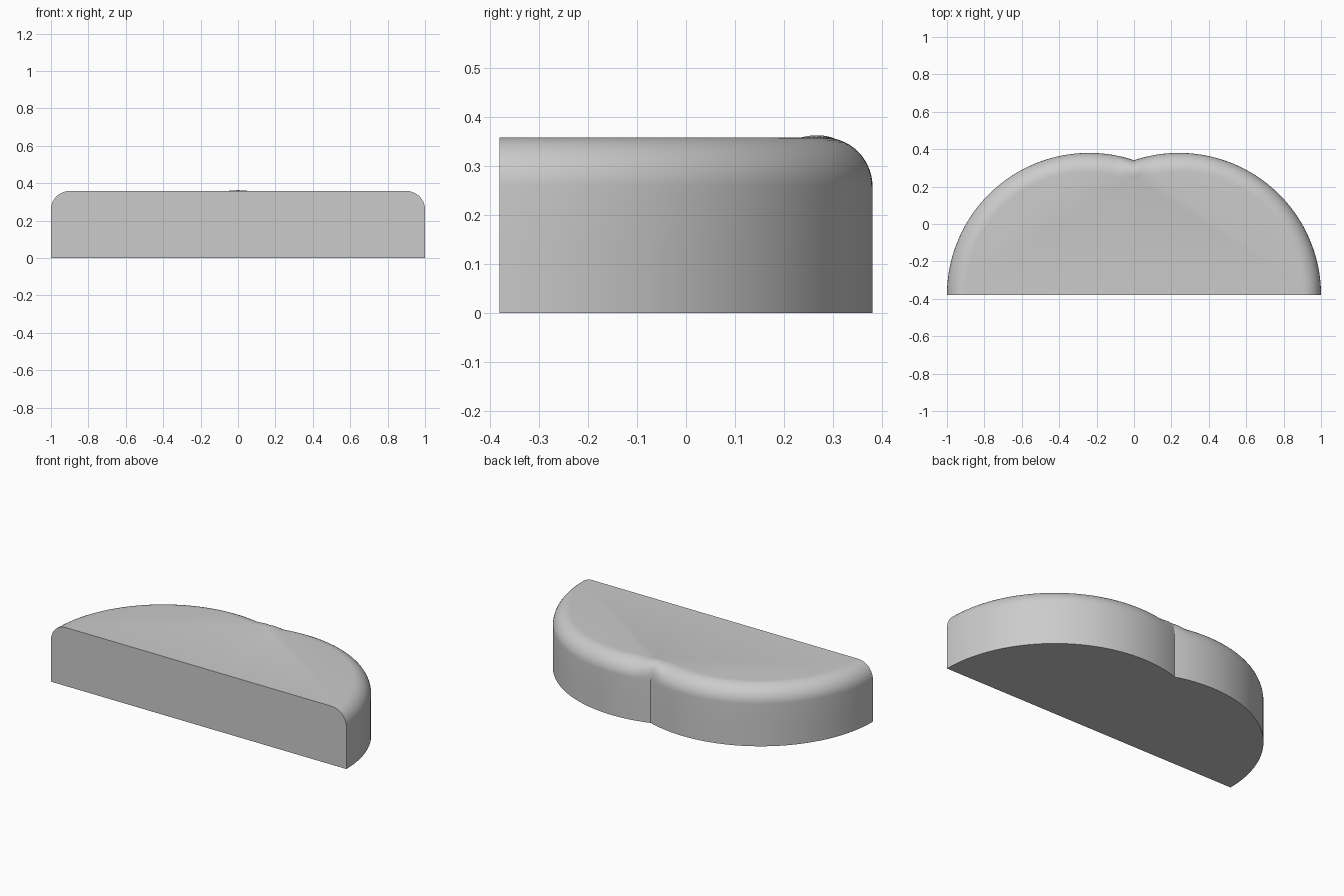
import bpy, bmesh
from math import pi, sin, cos, acos

if "Cube" in bpy.data.objects:
    bpy.data.objects.remove(bpy.data.objects["Cube"])

CX, R, Y0 = 0.24, 0.76, -0.38      # lobe centre, lobe radius, flat front
H, B = 0.358, 0.10                 # height, edge rounding
SEG, STEPS = 72, 14

# Rounded edge profile: (inward offset, height)
profile = [(0, 0), (0, 0.14)]
for i in range(STEPS + 1):
    a = pi / 2 * i / STEPS
    profile.append((B * (1 - cos(a)), H - B + B * sin(a)))


def pinch(x, u):
    """Small raised fold where the two lobes meet."""
    t = max(0, 1 - x / 0.11)
    return 0.022 * sin(pi * u ** 0.4) * t * t * (3 - 2 * t)


# One lobe as stacked arcs that stop at the centre plane
bm = bmesh.new()
rings = []
for off, z in profile:
    r = R - off
    end = acos(-CX / r)
    ring = []
    for k in range(SEG + 1):
        a = end * k / SEG
        x = 0.0 if k == SEG else CX + r * cos(a)
        dz = pinch(x, off / B) if 0 < off < B * 0.999 else 0
        ring.append(bm.verts.new((x, Y0 + r * sin(a), z + dz)))
    rings.append(ring)
for lo, hi in zip(rings, rings[1:]):
    for k in range(SEG):
        bm.faces.new((lo[k], lo[k + 1], hi[k + 1], hi[k]))

# Flat top, bottom and front
top = bm.verts.new((0, Y0, H))
base = bm.verts.new((0, Y0, 0))
bm.faces.new(rings[-1] + [top])
bm.faces.new(rings[0][::-1] + [base])
bm.faces.new([base] + [r[0] for r in rings] + [top])

# Mirror to the second lobe
geom = bm.verts[:] + bm.edges[:] + bm.faces[:]
copy = bmesh.ops.duplicate(bm, geom=geom)["geom"]
for v in copy:
    if isinstance(v, bmesh.types.BMVert):
        v.co.x = -v.co.x
bmesh.ops.remove_doubles(bm, verts=bm.verts[:], dist=1e-5)
bmesh.ops.recalc_face_normals(bm, faces=bm.faces[:])

mesh = bpy.data.meshes.new("two_lobed_block")
bm.to_mesh(mesh)
bm.free()
obj = bpy.data.objects.new("two_lobed_block", mesh)
bpy.context.collection.objects.link(obj)
bpy.context.view_layer.objects.active = obj
obj.select_set(True)
bpy.ops.object.shade_smooth_by_angle(angle=pi / 6)
